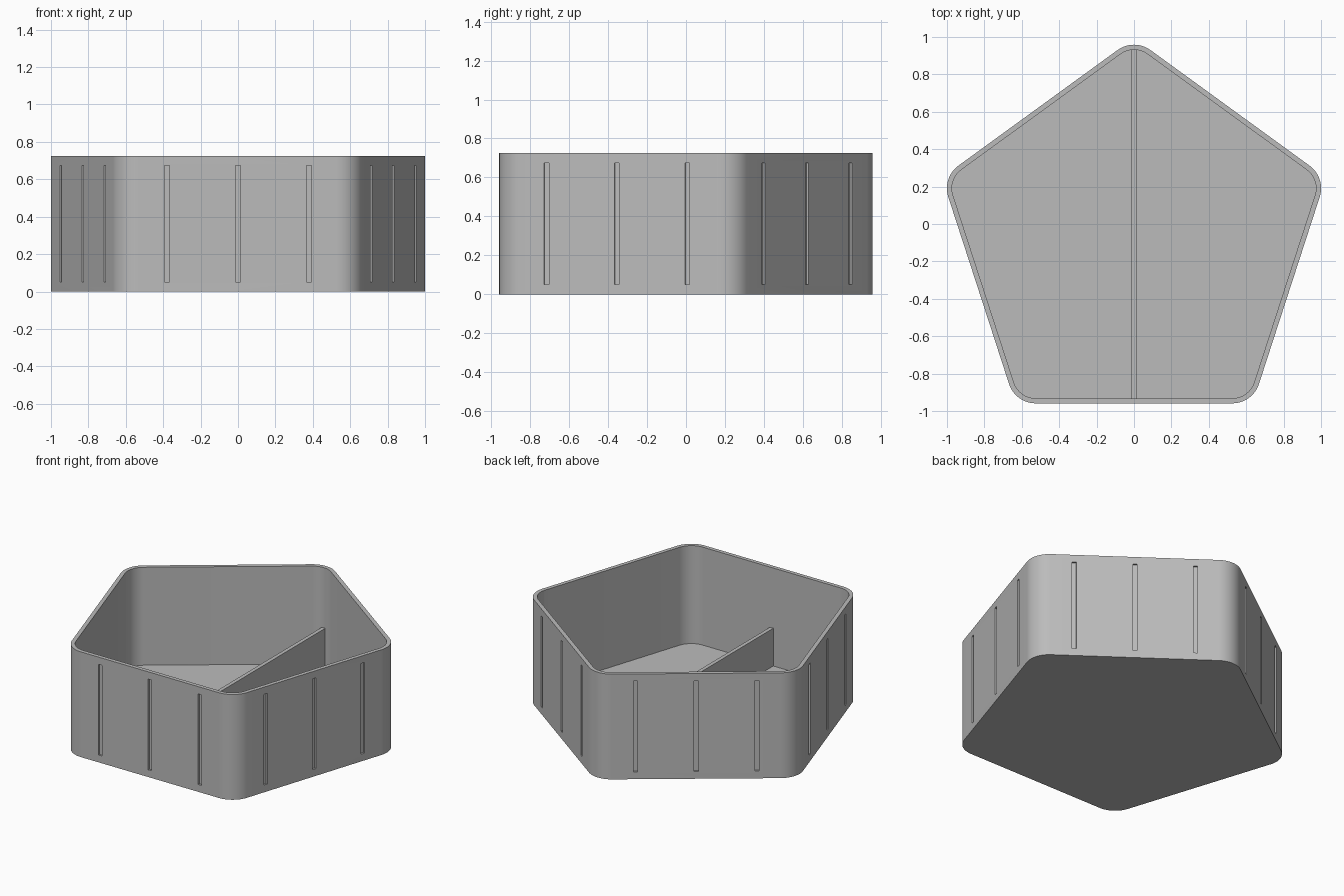
import bpy, bmesh
from math import sin, cos, radians
from mathutils import Matrix, Vector

if "Cube" in bpy.data.objects:
    bpy.data.objects.remove(bpy.data.objects["Cube"])

HEIGHT, FLOOR, WALL = 0.725, 0.05, 0.027
SPREAD, RADIUS, STEPS = 0.894, 0.15, 16   # corner centre distance, corner radius
CENTRE_Y = -0.0855
APOTHEM = SPREAD * cos(radians(36)) + RADIUS

grey = bpy.data.materials.new("plain grey")
grey.use_nodes = True
grey.diffuse_color = (0.5, 0.5, 0.5, 1)
grey.node_tree.nodes["Principled BSDF"].inputs["Base Color"].default_value = (0.5, 0.5, 0.5, 1)


def make_object(name, bm):
    bmesh.ops.recalc_face_normals(bm, faces=bm.faces)
    mesh = bpy.data.meshes.new(name)
    bm.to_mesh(mesh)
    bm.free()
    mesh.materials.append(grey)
    obj = bpy.data.objects.new(name, mesh)
    bpy.context.collection.objects.link(obj)
    return obj


def add_box(bm, size, matrix):
    bmesh.ops.create_cube(bm, size=1, matrix=matrix @ Matrix.Diagonal((*size, 1)))


def pentagon_ring(bm, radius, z):
    """Rounded pentagon of vertices with one corner pointing to the back."""
    ring = []
    for corner in range(5):
        mid = radians(90 + 72 * corner)
        for i in range(STEPS + 1):
            a = mid + radians(-36 + 72 * i / STEPS)
            ring.append(bm.verts.new((SPREAD * cos(mid) + radius * cos(a),
                                      CENTRE_Y + SPREAD * sin(mid) + radius * sin(a), z)))
    return ring


# Tray: outer wall, rim, inner wall and floor
bm = bmesh.new()
rings = [pentagon_ring(bm, RADIUS, 0), pentagon_ring(bm, RADIUS, HEIGHT),
         pentagon_ring(bm, RADIUS - WALL, HEIGHT), pentagon_ring(bm, RADIUS - WALL, FLOOR)]
for low, high in zip(rings, rings[1:]):
    for i in range(len(low)):
        j = (i + 1) % len(low)
        bm.faces.new((low[i], low[j], high[j], high[i]))
bm.faces.new(rings[0])
bm.faces.new(rings[-1])
tray = make_object("tray", bm)

# Three shallow upright grooves on each of the five sides
bm = bmesh.new()
for side in range(5):
    turn = Matrix.Translation((0, CENTRE_Y, 0)) @ Matrix.Rotation(radians(72 * side), 4, "Z")
    for x in (-0.38, 0, 0.38):
        place = turn @ Matrix.Translation(Vector((x, -APOTHEM, HEIGHT / 2)))
        add_box(bm, (0.026, 0.026, HEIGHT - 0.1), place)
cutter = make_object("groove_cutter", bm)
cutter.hide_render = True

cut = tray.modifiers.new("grooves", "BOOLEAN")
cut.operation, cut.solver, cut.object = "DIFFERENCE", "EXACT", cutter
bpy.ops.object.select_all(action="DESELECT")
bpy.context.view_layer.objects.active = tray
tray.select_set(True)
bpy.ops.object.modifier_apply(modifier=cut.name)
bpy.data.objects.remove(cutter)
bpy.ops.object.shade_smooth_by_angle(angle=radians(30))

# Low divider from the front wall to the back corner
bm = bmesh.new()
top, front, back = 0.31, -0.935, 0.935
add_box(bm, (0.026, back - front, top - FLOOR + 0.01),
        Matrix.Translation((0, (front + back) / 2, (top + FLOOR - 0.01) / 2)))
make_object("divider", bm)
